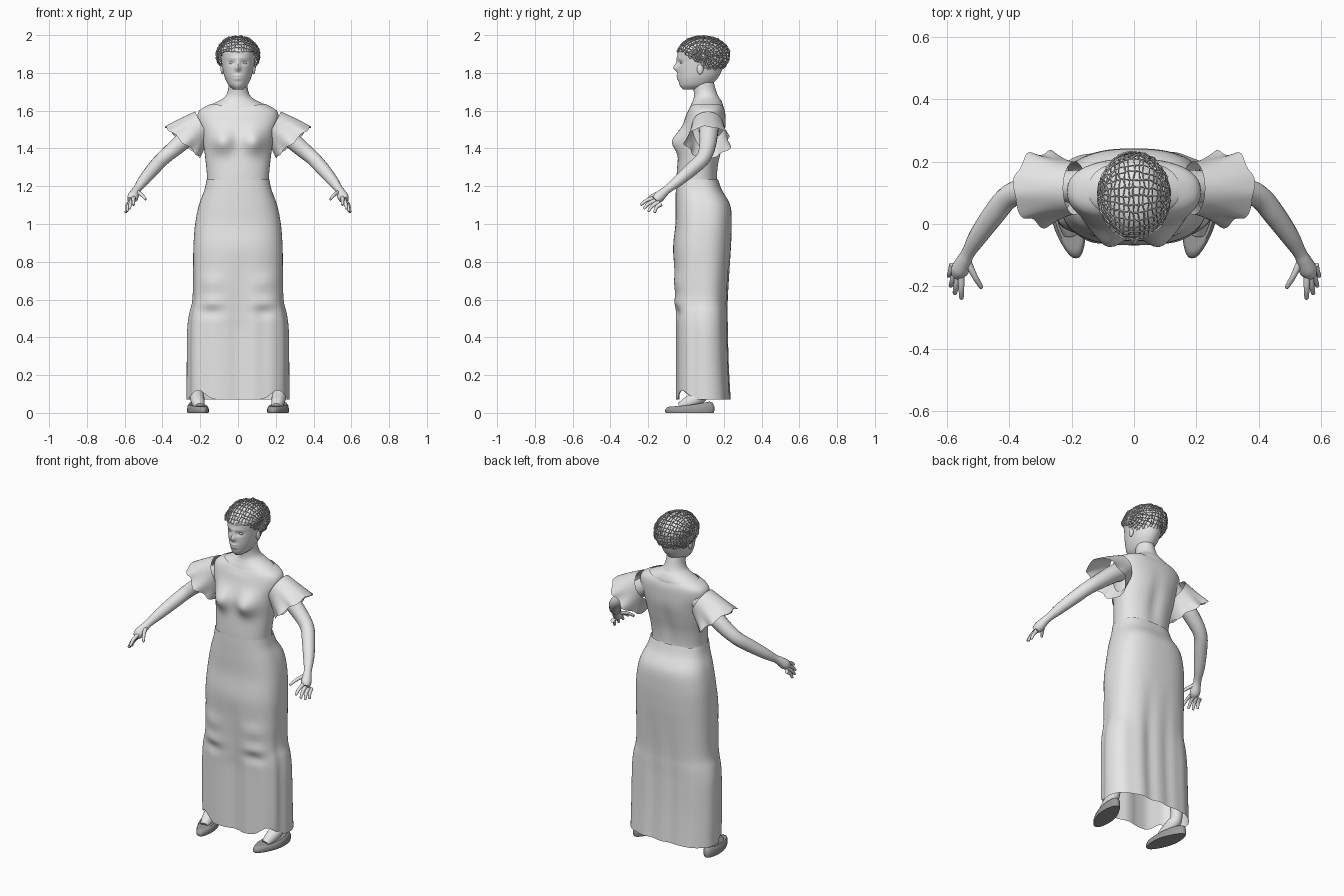
import bpy, bmesh, math, random
from math import sin, cos, pi, exp
from mathutils import Vector

random.seed(4)
if "Cube" in bpy.data.objects:
    bpy.data.objects.remove(bpy.data.objects["Cube"])


def material(name, value):
    mat = bpy.data.materials.new(name)
    mat.use_nodes = True
    mat.diffuse_color = (value, value, value, 1)
    mat.node_tree.nodes["Principled BSDF"].inputs["Base Color"].default_value = (value, value, value, 1)
    return mat


light_grey = material("light_grey", 0.8)
shoe_grey = material("shoe_grey", 0.33)


def finish(name, bm, mat=light_grey):
    bmesh.ops.recalc_face_normals(bm, faces=bm.faces)
    mesh = bpy.data.meshes.new(name)
    bm.to_mesh(mesh)
    bm.free()
    ob = bpy.data.objects.new(name, mesh)
    bpy.context.collection.objects.link(ob)
    mesh.materials.append(mat)
    bpy.ops.object.select_all(action='DESELECT')
    bpy.context.view_layer.objects.active = ob
    ob.select_set(True)
    bpy.ops.object.shade_smooth_by_angle(angle=math.radians(50))
    return ob


def bridge(name, rings, caps=True, mat=light_grey):
    bm = bmesh.new()
    loops = [[bm.verts.new(p) for p in ring] for ring in rings]
    for a, b in zip(loops, loops[1:]):
        for i in range(len(a)):
            j = (i + 1) % len(a)
            bm.faces.new((a[i], a[j], b[j], b[i]))
    if caps:
        bm.faces.new(loops[0])
        bm.faces.new(loops[-1])
    return finish(name, bm, mat)


def spline(keys, sub):
    """Smooth rows through the key rows."""
    rows = []
    for i in range(len(keys) - 1):
        quad = (keys[max(i - 1, 0)], keys[i], keys[i + 1], keys[min(i + 2, len(keys) - 1)])
        for k in range(sub):
            t = k / sub
            rows.append([b + t * (c - a) / 2 + t * t * (a - 2.5 * b + 2 * c - d / 2)
                         + t ** 3 * (1.5 * b - a / 2 - 1.5 * c + d / 2) for a, b, c, d in zip(*quad)])
    return rows + [list(keys[-1])]


def power(v, p):
    return math.copysign(abs(v) ** (2 / p), v)


def loft(name, keys, shape=None, p=2, n=64, sub=6, caps=True):
    """Keys are (height, front y, back y, half width)."""
    rings = []
    for z, front, back, rx in spline(keys, sub):
        ring = []
        for i in range(n):
            t = 2 * pi * i / n
            v = Vector((rx * power(cos(t), p), (front + back) / 2 + (back - front) / 2 * power(sin(t), p), z))
            ring.append(shape(v) if shape else v)
        rings.append(ring)
    return bridge(name, rings, caps)


def tube(name, keys, side=1, sub=5, n=16):
    """Keys are (x, y, z, radius)."""
    rows = spline(keys, sub)
    pts = [Vector((side * r[0], r[1], r[2])) for r in rows]
    rings = []
    for i, row in enumerate(rows):
        d = (pts[min(i + 1, len(pts) - 1)] - pts[max(i - 1, 0)]).normalized()
        u = d.cross(Vector((1, 0.1, 0.05))).normalized()
        w = d.cross(u)
        rings.append([pts[i] + row[3] * (u * cos(2 * pi * k / n) + w * sin(2 * pi * k / n)) for k in range(n)])
    return bridge(name, rings)


def ball(name, center, size):
    bm = bmesh.new()
    bmesh.ops.create_uvsphere(bm, u_segments=24, v_segments=16, radius=1)
    bmesh.ops.scale(bm, vec=size, verts=bm.verts)
    bmesh.ops.translate(bm, vec=center, verts=bm.verts)
    return finish(name, bm)


def bump(d, width):
    return exp(-(d / width) ** 2)


# Head, with nose, lips, brow and eye sockets pushed out of the front
def face(v):
    if v.y < 0.05:
        x, z = v.x, v.z
        v.y -= 0.020 * bump(x, 0.014) * bump(z - 1.825, 0.016) + 0.008 * bump(x, 0.010) * bump(z - 1.85, 0.025)
        v.y -= 0.007 * bump(x, 0.022) * (bump(z - 1.785, 0.008) + bump(z - 1.769, 0.008))
        v.y += 0.009 * bump(abs(x) - 0.034, 0.016) * bump(z - 1.853, 0.010)
        v.y -= 0.004 * bump(z - 1.878, 0.010) * bump(x, 0.06)
    return v


loft("head", [(1.712, -0.016, 0.07, 0.024), (1.735, -0.034, 0.13, 0.05), (1.775, -0.042, 0.17, 0.07),
              (1.82, -0.045, 0.192, 0.081), (1.87, -0.044, 0.205, 0.09), (1.915, -0.043, 0.207, 0.096),
              (1.945, -0.02, 0.19, 0.086), (1.97, 0.015, 0.16, 0.06), (1.982, 0.06, 0.12, 0.02)],
     face, n=96, sub=9)
for s, side in ((1, "left"), (-1, "right")):
    ball(side + "_eye", (s * 0.034, -0.019, 1.853), (0.014, 0.011, 0.008))
    ball(side + "_ear", (s * 0.083, 0.075, 1.82), (0.009, 0.017, 0.028))

# Netted hair cap, cut along a sloping hairline
bm = bmesh.new()
bmesh.ops.create_uvsphere(bm, u_segments=32, v_segments=22, radius=1)
for v in bm.verts:
    x, y, z = v.co
    j = [random.uniform(-0.004, 0.004) for _ in range(3)]
    v.co = (z * 0.114 + j[0], 0.09 + y * 0.141 + j[1], 1.893 + x * 0.102 + j[2])
low = [f for f in bm.faces
       if f.calc_center_median().z < 1.915 - 0.75 * min(max(f.calc_center_median().y + 0.02, 0), 0.17)]
bmesh.ops.delete(bm, geom=low, context='FACES')
hair = finish("hair_net", bm)
net = hair.modifiers.new("strands", 'WIREFRAME')
net.thickness = 0.006
net.use_even_offset = False

# Neck and shoulders
loft("neck_and_shoulders", [(1.5, 0.0, 0.19, 0.17), (1.58, 0.01, 0.195, 0.19), (1.62, 0.022, 0.198, 0.165),
                            (1.65, 0.035, 0.188, 0.105), (1.675, 0.042, 0.172, 0.068),
                            (1.71, 0.04, 0.158, 0.053), (1.76, 0.03, 0.145, 0.05)])


# Fitted bodice with bust and a hollow along the spine
def bodice(v):
    if v.y < 0.07:
        v.y -= 0.05 * bump(abs(v.x) - 0.083, 0.058) * bump(v.z - 1.435, 0.06)
    else:
        v.y -= 0.012 * bump(v.x, 0.035) * bump(v.z - 1.36, 0.13)
    if v.z > 1.58:
        v.z -= 0.02 * bump(v.x, 0.09) * (v.z - 1.58) / 0.055
    return v


loft("dress_bodice", [(1.2, -0.05, 0.168, 0.164), (1.25, -0.05, 0.167, 0.164), (1.32, -0.045, 0.175, 0.17),
                      (1.4, -0.035, 0.193, 0.18), (1.48, -0.028, 0.208, 0.192), (1.55, -0.008, 0.21, 0.213),
                      (1.6, 0.008, 0.207, 0.205), (1.637, 0.02, 0.2, 0.145)], bodice, p=2.3, caps=False)


# Long skirt with creases, a front fold between the legs and a lifted hem over the feet
def skirt(v):
    drop = min(max((0.85 - v.z) / 0.4, 0), 1)
    x, z = abs(v.x), v.z
    if v.y < 0.05:
        v.y += 0.02 * drop * bump(x, 0.05)
        v.y -= 0.010 * bump(x - 0.14, 0.06) * (bump(z - 0.585, 0.03) - bump(z - 0.53, 0.03) + bump(z - 0.69, 0.04))
        v.z += 0.05 * bump(x - 0.21, 0.05) * max(0, 1 - (z - 0.07) / 0.1)
    elif v.y > 0.15:
        v.y -= 0.012 * drop * bump(x - 0.06, 0.04)
    v.x *= 1 - 0.05 * drop * bump(v.y - 0.04, 0.03)
    v.y += 0.002 * drop * sin(v.x * 60)
    return v


loft("dress_skirt", [(0.07, -0.055, 0.238, 0.272), (0.25, -0.055, 0.228, 0.272), (0.43, -0.055, 0.223, 0.27),
                     (0.52, -0.058, 0.222, 0.26), (0.6, -0.06, 0.222, 0.242), (0.75, -0.064, 0.23, 0.238),
                     (0.88, -0.068, 0.238, 0.236), (1.0, -0.056, 0.242, 0.227), (1.1, -0.055, 0.234, 0.207),
                     (1.18, -0.054, 0.19, 0.178), (1.235, -0.052, 0.17, 0.166)], skirt, p=2.6, n=96, caps=False)

for s, side in ((1, "left"), (-1, "right")):
    # Flared sleeve with a ruffled hem
    rings = []
    for k in range(11):
        t = k / 10
        c = Vector((0.19 + 0.103 * t, 0.115, 1.522 - 0.088 * t))
        long, wide = 0.082 + 0.042 * t, 0.085 + 0.033 * t ** 1.5
        lean = Vector((0.45 + 0.3 * t, 0, 0.89 - 0.23 * t)).normalized()
        ring = []
        for i in range(72):
            a = 2 * pi * i / 72
            f = 1 + 0.10 * t * t * sin(7 * a + 0.6)
            q = c + lean * (long * cos(a)) + Vector((0, wide * sin(a) * f, 0))
            q += Vector((0.66, 0, -0.75)) * (0.005 * t * t * sin(7 * a))
            ring.append((s * q.x, q.y, q.z))
        rings.append(ring)
    bridge(side + "_sleeve", rings, False)

    # Arm, palm and fingers
    tube(side + "_arm", [(0.16, 0.12, 1.53, 0.055), (0.24, 0.12, 1.48, 0.05), (0.33, 0.112, 1.405, 0.043),
                         (0.40, 0.088, 1.345, 0.038), (0.45, 0.03, 1.29, 0.036), (0.5, -0.04, 1.23, 0.03),
                         (0.53, -0.09, 1.19, 0.022), (0.543, -0.115, 1.17, 0.024),
                         (0.557, -0.145, 1.142, 0.029), (0.567, -0.165, 1.125, 0.02)], s)
    tips = {"thumb": (0.488, -0.205, 1.13), "index_finger": (0.553, -0.24, 1.1),
            "middle_finger": (0.575, -0.224, 1.08), "ring_finger": (0.588, -0.2, 1.066),
            "little_finger": (0.594, -0.167, 1.06)}
    for k, (finger, tip) in enumerate(tips.items()):
        tip = Vector(tip)
        root = Vector((0.535, -0.115, 1.17)) if k == 0 else Vector((0.545 + 0.009 * k, -0.175 + 0.011 * k, 1.15 - 0.011 * k))
        mid = (root + tip) / 2 + Vector((0, -0.006, 0.006))
        tube(side + "_" + finger, [(*root, 0.012), (*mid, 0.0095), (*tip.lerp(mid, 0.1), 0.007), (*tip, 0.002)], s, 4, 10)

    # Leg and foot
    tube(side + "_leg", [(0.13, 0.09, 0.9, 0.08), (0.17, 0.09, 0.5, 0.055), (0.2, 0.11, 0.32, 0.05),
                         (0.22, 0.1, 0.13, 0.033), (0.217, 0.07, 0.085, 0.038), (0.21, 0.01, 0.052, 0.034),
                         (0.204, -0.03, 0.03, 0.024)], s)

    # Flat slip-on shoe
    rings = []
    for inset, lift in ((0.8, 0), (0.97, 0), (1, 0.15), (1, 0.5), (0.93, 0.85), (0.8, 1), (0.72, 0.97)):
        ring = []
        for i in range(40):
            a = 2 * pi * i / 40
            y = 0.02 - 0.13 * inset * cos(a)
            toe = (0.15 - y) / 0.26
            half = 0.037 + 0.016 * sin(pi * min(1, max(0, toe)))
            x = 0.238 - 0.052 * toe + half * inset * power(sin(a), 2.6)
            top = 0.034 + 0.032 * (1 - toe) ** 2
            ring.append((s * x, y, top * lift))
        rings.append(ring)
    bridge(side + "_shoe", rings, mat=shoe_grey)
